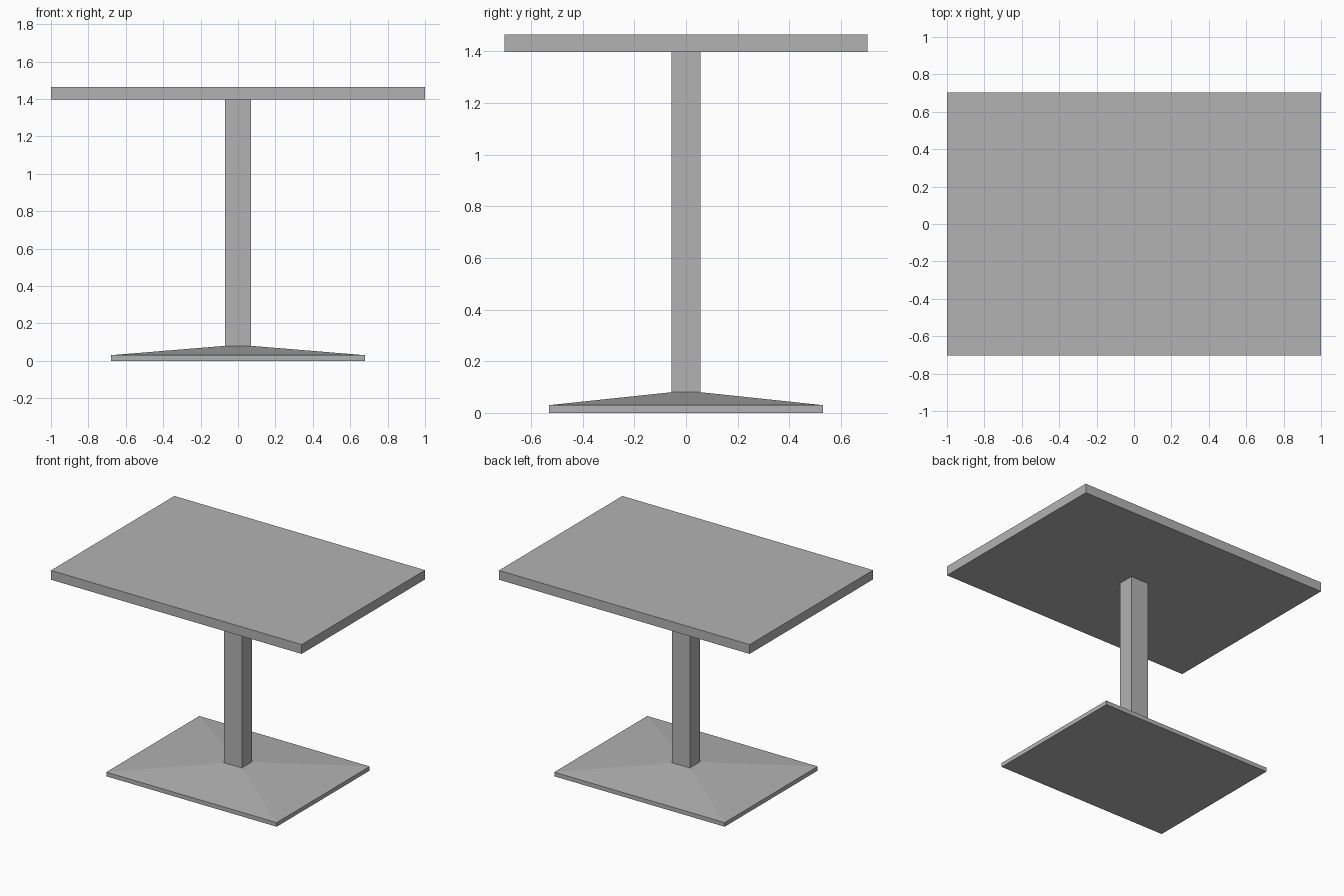
import bpy
import bmesh

if "Cube" in bpy.data.objects:
    bpy.data.objects.remove(bpy.data.objects["Cube"], do_unlink=True)

grey = bpy.data.materials.new("light grey")
grey.use_nodes = True
colour = (0.45, 0.45, 0.45, 1)
grey.diffuse_color = colour
grey.node_tree.nodes["Principled BSDF"].inputs["Base Color"].default_value = colour


def stacked(name, sections):
    """Solid through rectangular sections given as (half x, half y, z)."""
    bm = bmesh.new()
    rings = [[bm.verts.new((sx * hx, sy * hy, z))
              for sx, sy in ((-1, -1), (1, -1), (1, 1), (-1, 1))]
             for hx, hy, z in sections]
    bm.faces.new(rings[0][::-1])
    bm.faces.new(rings[-1])
    for low, high in zip(rings, rings[1:]):
        for i in range(4):
            j = (i + 1) % 4
            bm.faces.new((low[i], low[j], high[j], high[i]))
    mesh = bpy.data.meshes.new(name)
    bm.to_mesh(mesh)
    bm.free()
    mesh.materials.append(grey)
    obj = bpy.data.objects.new(name, mesh)
    bpy.context.collection.objects.link(obj)
    return obj


post_x, post_y = 0.07, 0.057

# Foot plate with sloping upper faces
stacked("base", [(0.68, 0.53, 0), (0.68, 0.53, 0.03), (post_x, post_y, 0.08)])
# Central column
stacked("post", [(post_x, post_y, 0.08), (post_x, post_y, 1.4)])
# Flat slab on top
stacked("tabletop", [(1, 0.703, 1.398), (1, 0.703, 1.465)])
